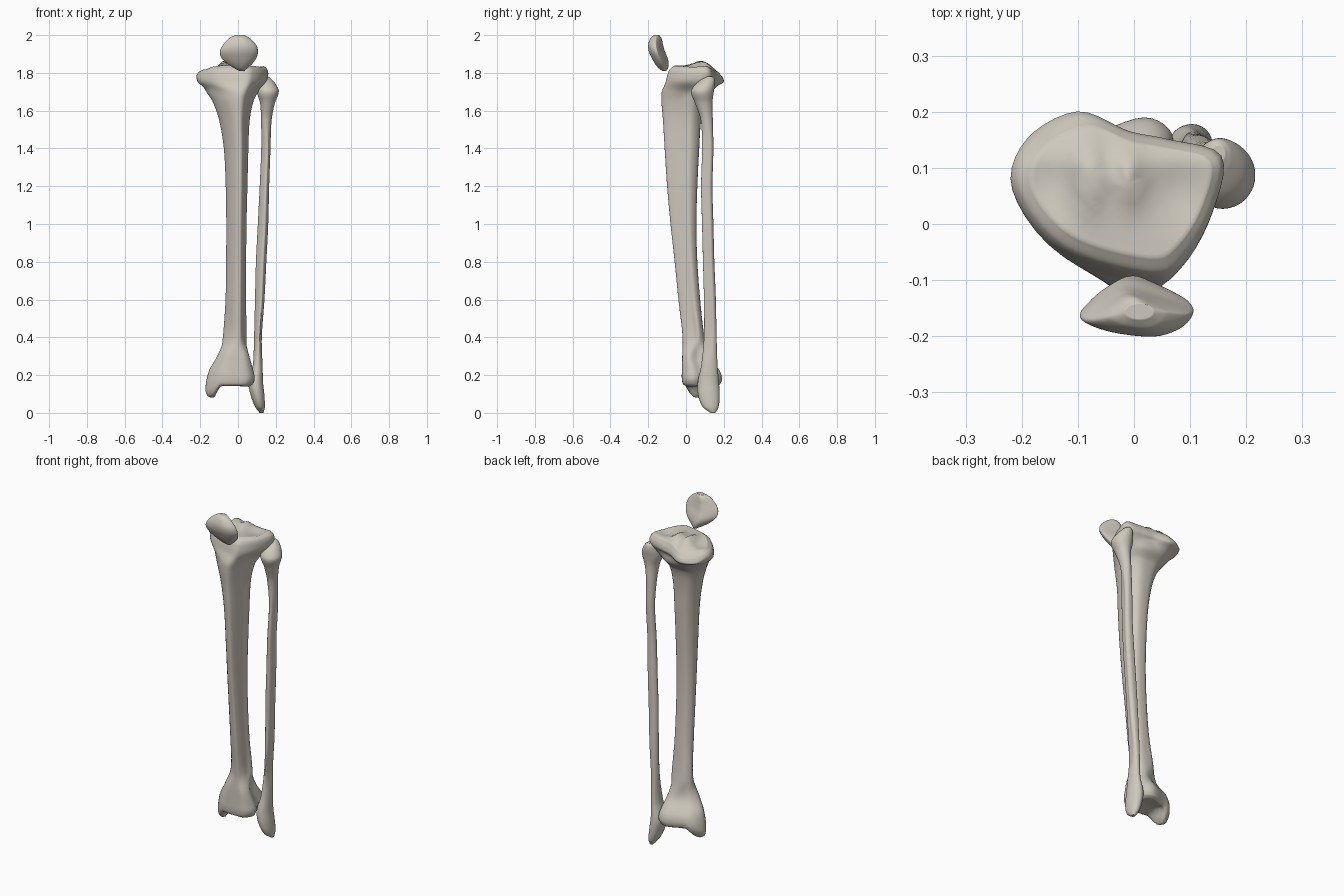
import bpy, bmesh, math
from mathutils import Vector

old = bpy.data.objects.get("Cube")
if old:
    bpy.data.objects.remove(old, do_unlink=True)

bone = bpy.data.materials.new("bone_ivory")
bone.use_nodes = True
bone.diffuse_color = (0.62, 0.58, 0.51, 1)
bone.node_tree.nodes["Principled BSDF"].inputs["Base Color"].default_value = bone.diffuse_color

# Cross-sections, each starting at the front and running counter-clockwise
OUTLINES = {
    "round": [(math.sin(i * math.tau / 10), -math.cos(i * math.tau / 10)) for i in range(10)],
    "shaft": [(.4, -1), (.7, -.6), (.85, 0), (1, .5), (.6, .9),
              (0, 1), (-.6, .9), (-1, .4), (-.8, -.2), (-.2, -.8)],
    "plateau": [(.03, -.1), (.09, -.07), (.14, .02), (.155, .12), (.06, .15),
                (-.01, .165), (-.1, .2), (-.19, .15), (-.215, .06), (-.13, -.05)],
    "ankle": [(0, -.02), (.06, -.01), (.09, .04), (.06, .1), (.07, .16),
              (.02, .19), (-.07, .16), (-.14, .13), (-.17, .06), (-.1, -.01)],
    "kneecap": [(.03, -.2), (.08, -.18), (.1, -.15), (.09, -.135), (.04, -.11),
                (-.02, -.09), (-.06, -.11), (-.09, -.14), (-.1, -.165), (-.05, -.19)],
}


def hermite(a, b, ta, tb, t):
    s = 1 - t
    return a * (1 + 2 * t) * s * s + ta * t * s * s + b * t * t * (3 - 2 * t) - tb * t * t * s


def ring(row, steps=5):
    """Smooth closed outline fitted to the box given by a row."""
    shape, z, x0, x1, y0, y1 = row
    pts = [Vector(p) for p in OUTLINES[shape]]
    n = len(pts)
    out = []
    for i in range(n):
        a, b = pts[i], pts[(i + 1) % n]
        ta, tb = (b - pts[i - 1]) / 2, (pts[(i + 2) % n] - a) / 2
        out += [hermite(a, b, ta, tb, k / steps) for k in range(steps)]
    lx, hx = min(p.x for p in out), max(p.x for p in out)
    ly, hy = min(p.y for p in out), max(p.y for p in out)
    return [Vector((x0 + (p.x - lx) / (hx - lx) * (x1 - x0),
                    y0 + (p.y - ly) / (hy - ly) * (y1 - y0), z)) for p in out]


def shrink(points, factor):
    centre = sum(points, Vector()) / len(points)
    return [centre.lerp(p, factor) for p in points]


def loft(name, rows, relief=None, steps=7):
    """Skin smoothly through the rows, close both ends, then sculpt with relief."""
    rings = [ring(r) for r in rows]
    zs = [r[1] for r in rows]
    last = len(rows) - 1

    def slope(i, j):
        lo, hi = max(i - 1, 0), min(i + 1, last)
        return (rings[hi][j] - rings[lo][j]) / (zs[hi] - zs[lo])

    skin = []
    for i in range(last):
        d = zs[i + 1] - zs[i]
        for k in range(steps):
            skin.append([hermite(rings[i][j], rings[i + 1][j], slope(i, j) * d,
                                 slope(i + 1, j) * d, k / steps) for j in range(len(rings[0]))])
    skin.append(rings[-1])
    caps = [.95, .85, .7, .55, .4, .25, .1]
    skin = [shrink(rings[0], f) for f in reversed(caps)] + skin + [shrink(rings[-1], f) for f in caps]

    bm = bmesh.new()
    grid = [[bm.verts.new(p) for p in loop] for loop in skin]
    n = len(grid[0])
    for low, high in zip(grid, grid[1:]):
        for j in range(n):
            k = (j + 1) % n
            bm.faces.new((low[j], low[k], high[k], high[j]))
    bm.faces.new(grid[0][::-1])
    bm.faces.new(grid[-1])
    if relief:
        for v in bm.verts:
            v.co.z += relief(*v.co)
    for f in bm.faces:
        f.smooth = True
    bmesh.ops.recalc_face_normals(bm, faces=bm.faces)
    mesh = bpy.data.meshes.new(name)
    bm.to_mesh(mesh)
    bm.free()
    mesh.materials.append(bone)
    obj = bpy.data.objects.new(name, mesh)
    bpy.context.collection.objects.link(obj)
    return obj


def bump(x, y, cx, cy, rx, ry):
    return math.exp(-((x - cx) / rx) ** 2 - ((y - cy) / ry) ** 2)


def ramp(v, lo, hi):
    t = min(max((v - lo) / (hi - lo), 0), 1)
    return t * t * (3 - 2 * t)


def shin_relief(x, y, z):
    # Dished joint surfaces with a ridge between them, falling to the back
    top = (.03 * bump(x, y, -.08, .08, .025, .06) + .022 * bump(x, y, -.01, .08, .025, .05)
           - .02 * bump(x, y, -.14, .08, .05, .07) - .015 * bump(x, y, .08, .06, .05, .06)
           - .045 * ramp(y, .1, .2) - .015 * ramp(-x, .12, .21))
    # Inner ankle knob and hollow under the joint
    knob = -.06 * ramp(-x, .09, .13) * bump(0, y, 0, .06, 1, .07)
    hollow = .012 * bump(x, y, -.03, .08, .06, .06)
    return top * ramp(z, 1.72, 1.82) + (knob + hollow) * ramp(-z, -.24, -.16)


# Shin bone: shape, height, x range, y range
loft("shin_bone", [
    ("ankle", .14, -.145, .06, 0, .165),
    ("ankle", .15, -.162, .075, -.015, .18),
    ("ankle", .18, -.172, .088, -.022, .19),
    ("ankle", .22, -.158, .082, -.022, .18),
    ("ankle", .3, -.11, .06, -.02, .125),
    ("shaft", .4, -.08, .046, -.018, .098),
    ("shaft", .6, -.066, .042, -.04, .075),
    ("shaft", .8, -.063, .043, -.06, .06),
    ("shaft", 1, -.062, .045, -.082, .055),
    ("shaft", 1.2, -.065, .05, -.1, .06),
    ("shaft", 1.4, -.075, .055, -.113, .07),
    ("shaft", 1.55, -.1, .062, -.122, .08),
    ("shaft", 1.65, -.135, .082, -.13, .1),
    ("shaft", 1.7, -.168, .108, -.128, .14),
    ("plateau", 1.75, -.208, .148, -.108, .185),
    ("plateau", 1.79, -.22, .16, -.098, .2),
    ("plateau", 1.82, -.21, .155, -.085, .195),
    ("plateau", 1.838, -.185, .138, -.06, .175),
], shin_relief)

# Slender outer bone beside the shin
loft("outer_leg_bone", [
    ("round", 0, .115, .135, .13, .155),
    ("round", .03, .092, .142, .09, .172),
    ("round", .09, .068, .14, .065, .178),
    ("round", .16, .056, .133, .062, .175),
    ("round", .25, .078, .13, .08, .167),
    ("shaft", .4, .085, .126, .095, .162),
    ("shaft", .6, .09, .14, .095, .158),
    ("shaft", .8, .095, .15, .09, .15),
    ("shaft", 1, .105, .16, .085, .145),
    ("shaft", 1.2, .115, .165, .08, .14),
    ("shaft", 1.4, .123, .172, .085, .145),
    ("round", 1.55, .122, .178, .078, .142),
    ("round", 1.64, .117, .195, .048, .14),
    ("round", 1.7, .1, .216, .027, .147),
    ("round", 1.74, .108, .2, .05, .153),
    ("round", 1.77, .125, .175, .09, .15),
    ("round", 1.78, .138, .162, .11, .14),
])

# Kneecap floating in front, leaning back toward its lower tip
loft("kneecap", [
    ("round", 1.81, .008, .032, -.125, -.105),
    ("kneecap", 1.825, -.02, .05, -.145, -.095),
    ("kneecap", 1.85, -.058, .077, -.165, -.092),
    ("kneecap", 1.88, -.088, .098, -.182, -.098),
    ("kneecap", 1.915, -.096, .106, -.197, -.112),
    ("kneecap", 1.95, -.078, .095, -.2, -.122),
    ("kneecap", 1.985, -.045, .06, -.187, -.13),
    ("round", 2, -.015, .035, -.17, -.142),
])
